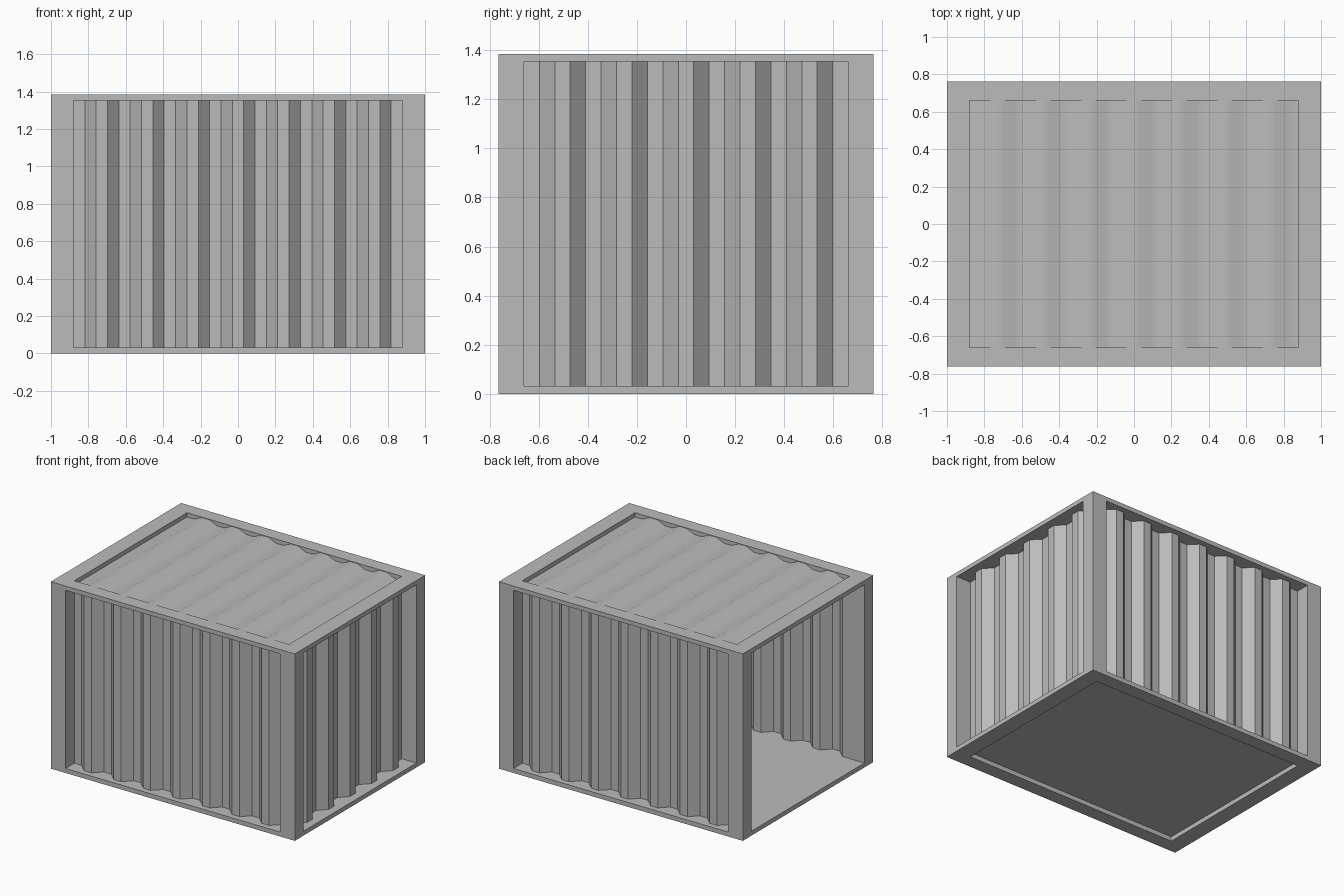
import bpy, bmesh, math
from mathutils import Vector

cube = bpy.data.objects.get("Cube")
if cube:
    bpy.data.objects.remove(cube, do_unlink=True)

# Overall half sizes, and the openings inside the frame
HX, HY, TOP = 1.0, 0.763, 1.385
IX, IY, LOW, HIGH = 0.88, 0.66, 0.033, 1.353

grey = bpy.data.materials.new("container grey")
grey.use_nodes = True
colour = (0.5, 0.5, 0.5, 1)
grey.diffuse_color = colour
grey.node_tree.nodes["Principled BSDF"].inputs["Base Color"].default_value = colour


def add_object(name, bm):
    mesh = bpy.data.meshes.new(name)
    bm.to_mesh(mesh)
    bm.free()
    mesh.materials.append(grey)
    obj = bpy.data.objects.new(name, mesh)
    bpy.context.collection.objects.link(obj)
    return obj


def lattice_frame(name):
    """Twelve joined beams: cells on the box edges, keeping only outer faces."""
    cuts = [(-HX, -IX, IX, HX), (-HY, -IY, IY, HY), (0, LOW, HIGH, TOP)]

    def solid(c):
        return all(0 <= i <= 2 for i in c) and sum(i != 1 for i in c) >= 2

    bm = bmesh.new()
    cells = [(i, j, k) for i in range(3) for j in range(3) for k in range(3)]
    for cell in filter(solid, cells):
        for axis in range(3):
            for side in (0, 1):
                near = list(cell)
                near[axis] += 2 * side - 1
                if solid(near):
                    continue
                u, v = (axis + 1) % 3, (axis + 2) % 3
                loop = [(0, 0), (1, 0), (1, 1), (0, 1)]
                corners = []
                for a, b in (loop if side else loop[::-1]):
                    idx = list(cell)
                    idx[axis] += side
                    idx[u] += a
                    idx[v] += b
                    corners.append(bm.verts.new([cuts[n][idx[n]] for n in range(3)]))
                bm.faces.new(corners)
    bmesh.ops.remove_doubles(bm, verts=bm.verts, dist=0.0001)
    bmesh.ops.dissolve_limit(bm, angle_limit=0.01, verts=bm.verts, edges=bm.edges)
    return add_object(name, bm)


def corrugated_sheet(name, start, along, out, sweep, ridges, depth):
    """Trapezoid ridges running along `along`, swept by the vector `sweep`."""
    start, along, out, sweep = map(Vector, (start, along, out, sweep))
    strips = 4 * ridges + 1
    bm = bmesh.new()
    rows = []
    for i in range(strips + 1):
        p = start + along * (i / strips) + out * (depth if i % 4 in (2, 3) else 0)
        rows.append((bm.verts.new(p), bm.verts.new(p + sweep)))
    for a, b in zip(rows, rows[1:]):
        bm.faces.new((a[0], b[0], b[1], a[1]))
    return add_object(name, bm)


lattice_frame("frame")

# Corrugated walls on three sides; the remaining end stays open
rise = (0, 0, HIGH - LOW)
corrugated_sheet("front_wall", (-IX, -IY, LOW), (2 * IX, 0, 0), (0, -1, 0), rise, 7, 0.06)
corrugated_sheet("back_wall", (IX, IY, LOW), (-2 * IX, 0, 0), (0, 1, 0), rise, 7, 0.06)
corrugated_sheet("end_wall", (IX, -IY, LOW), (0, 2 * IY, 0), (1, 0, 0), rise, 5, 0.06)

# Shallow, softly shaded roof
roof = corrugated_sheet("roof", (-IX, -IY, HIGH), (2 * IX, 0, 0), (0, 0, 1),
                        (0, 2 * IY, 0), 7, 0.028)
for face in roof.data.polygons:
    face.use_smooth = True

# Flat floor panel, recessed above the bottom of the frame
bm = bmesh.new()
bm.faces.new([bm.verts.new((sx * IX, sy * IY, LOW))
              for sx, sy in ((-1, -1), (1, -1), (1, 1), (-1, 1))])
add_object("floor", bm)
